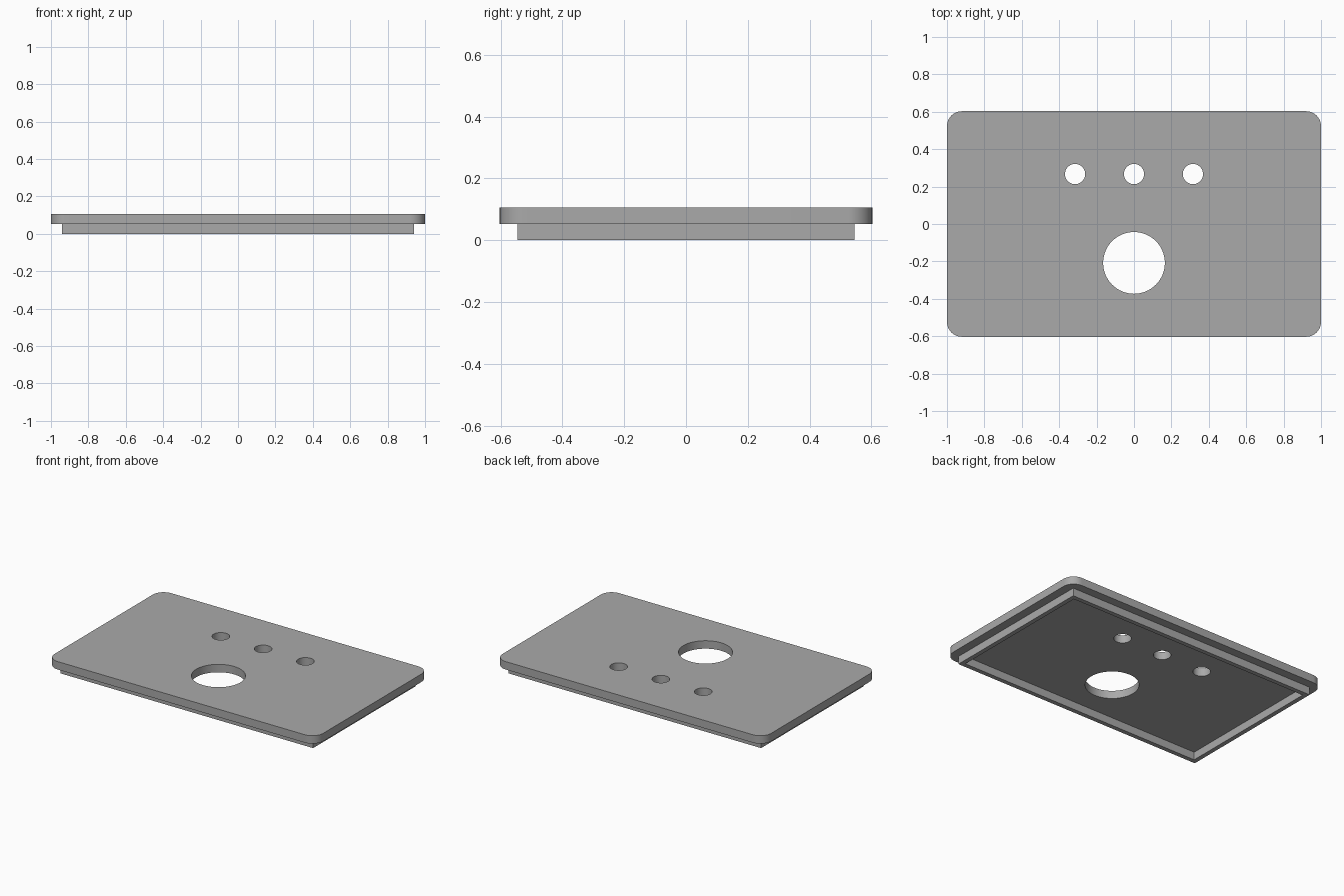
import bpy, bmesh
from math import cos, sin, pi, radians

cube = bpy.data.objects.get("Cube")
if cube:
    bpy.data.objects.remove(cube, do_unlink=True)

grey = bpy.data.materials.new("plain grey")
grey.use_nodes = True
color = (0.4, 0.4, 0.4, 1)
grey.diffuse_color = color
grey.node_tree.nodes["Principled BSDF"].inputs["Base Color"].default_value = color


def arc(cx, cy, r, start, end, steps):
    angles = [start + (end - start) * i / steps for i in range(steps + 1)]
    return [(cx + r * cos(a), cy + r * sin(a)) for a in angles]


def circle(cx, cy, r, steps=64):
    return arc(cx, cy, r, 0, 2 * pi, steps)[:-1]


def rectangle(hx, hy, r=0, steps=12):
    corners = [(1, 1), (-1, 1), (-1, -1), (1, -1)]
    if not r:
        return [(sx * hx, sy * hy) for sx, sy in corners]
    points = []
    for i, (sx, sy) in enumerate(corners):
        points += arc(sx * (hx - r), sy * (hy - r), r, i * pi / 2, (i + 1) * pi / 2, steps)
    return points


def extrude_outline(name, loops, bottom, top):
    """Fill the first loop, leave the others as holes, and give it thickness."""
    curve = bpy.data.curves.new(name, "CURVE")
    curve.dimensions = "2D"
    curve.fill_mode = "BOTH"
    curve.extrude = (top - bottom) / 2
    for loop in loops:
        spline = curve.splines.new("POLY")
        spline.points.add(len(loop) - 1)
        for point, (x, y) in zip(spline.points, loop):
            point.co = (x, y, 0, 1)
        spline.use_cyclic_u = True
    temp = bpy.data.objects.new(name + " outline", curve)
    bpy.context.collection.objects.link(temp)
    mesh = bpy.data.meshes.new_from_object(temp.evaluated_get(bpy.context.evaluated_depsgraph_get()))
    bpy.data.objects.remove(temp, do_unlink=True)

    bm = bmesh.new()
    bm.from_mesh(mesh)
    bmesh.ops.remove_doubles(bm, verts=bm.verts, dist=1e-5)
    bmesh.ops.recalc_face_normals(bm, faces=bm.faces)
    bmesh.ops.translate(bm, verts=bm.verts, vec=(0, 0, (top + bottom) / 2))
    bm.to_mesh(mesh)
    bm.free()
    mesh.name = name
    mesh.materials.clear()
    mesh.materials.append(grey)
    obj = bpy.data.objects.new(name, mesh)
    bpy.context.collection.objects.link(obj)
    bpy.ops.object.select_all(action="DESELECT")
    obj.select_set(True)
    bpy.context.view_layer.objects.active = obj
    bpy.ops.object.shade_smooth_by_angle(angle=radians(30))
    return obj


RIM_TOP, PLATE_TOP = 0.0533, 0.1067
RIM_X, RIM_Y, RIM_WIDTH = 0.941, 0.545, 0.03

# Cover plate with one large opening and a row of three small holes
small_holes = [circle(x, 0.267, 0.054) for x in (-0.315, 0, 0.315)]
large_hole = circle(0, -0.208, 0.165)
extrude_outline("cover_plate", [rectangle(1, 0.603, 0.08), large_hole] + small_holes,
                RIM_TOP, PLATE_TOP)

# Locating rim below the plate
extrude_outline("locating_rim", [rectangle(RIM_X, RIM_Y),
                                 rectangle(RIM_X - RIM_WIDTH, RIM_Y - RIM_WIDTH)],
                0, RIM_TOP)
